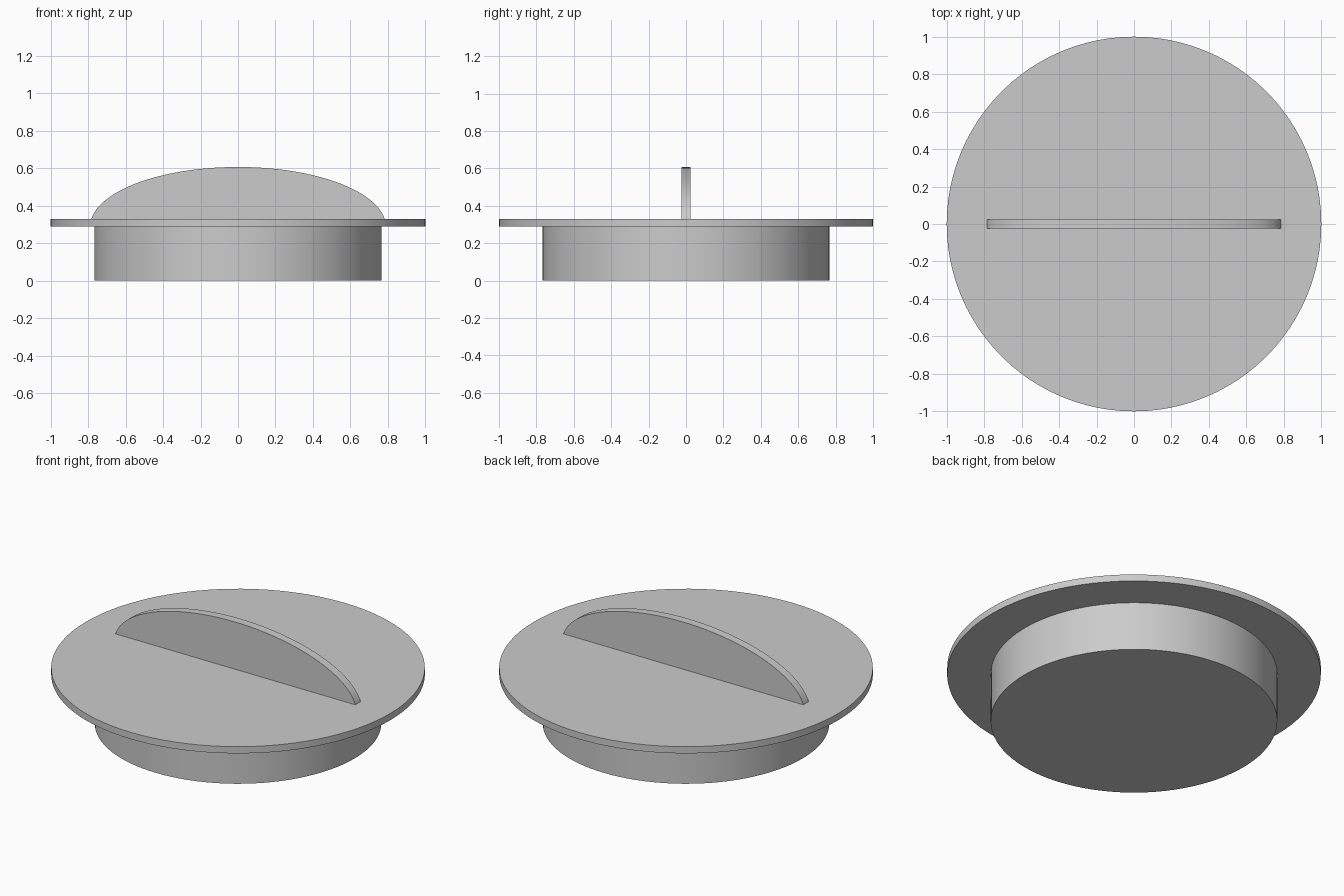
import bpy
import math

cube = bpy.data.objects.get("Cube")
if cube:
    bpy.data.objects.remove(cube, do_unlink=True)

# Single grey material
grey = bpy.data.materials.new("light grey")
grey.use_nodes = True
colour = (0.6, 0.6, 0.6, 1)
grey.diffuse_color = colour
grey.node_tree.nodes["Principled BSDF"].inputs["Base Color"].default_value = colour


def finish(obj, name):
    obj.name = name
    obj.data.materials.clear()
    obj.data.materials.append(grey)
    bpy.ops.object.select_all(action='DESELECT')
    obj.select_set(True)
    bpy.context.view_layer.objects.active = obj
    bpy.ops.object.shade_smooth_by_angle(angle=math.radians(30))


def disc(name, radius, bottom, top):
    bpy.ops.mesh.primitive_cylinder_add(
        vertices=96, radius=radius, depth=top - bottom,
        location=(0, 0, (bottom + top) / 2))
    finish(bpy.context.object, name)


# Plug body and wide flange
disc("plug_body", 0.767, 0, 0.288)
disc("flange", 1, 0.288, 0.328)

# Upright grip: half-ellipse profile extruded along y, rooted in the flange
half_width, rise, base, half_thick, steps = 0.79, 0.319, 0.288, 0.025, 48
arc = [(half_width * math.cos(math.pi * i / steps),
        base + rise * math.sin(math.pi * i / steps)) for i in range(steps + 1)]
n = len(arc)
verts = [(x, y, z) for y in (-half_thick, half_thick) for x, z in arc]
faces = [tuple(reversed(range(n))), tuple(range(n, 2 * n))]
faces += [(i, (i + 1) % n, n + (i + 1) % n, n + i) for i in range(n)]
mesh = bpy.data.meshes.new("grip")
mesh.from_pydata(verts, [], faces)
mesh.update()
# Keep face normals pointing outwards
import bmesh
bm = bmesh.new()
bm.from_mesh(mesh)
bmesh.ops.recalc_face_normals(bm, faces=bm.faces)
bm.to_mesh(mesh)
bm.free()
grip = bpy.data.objects.new("grip", mesh)
bpy.context.collection.objects.link(grip)
finish(grip, "grip")
